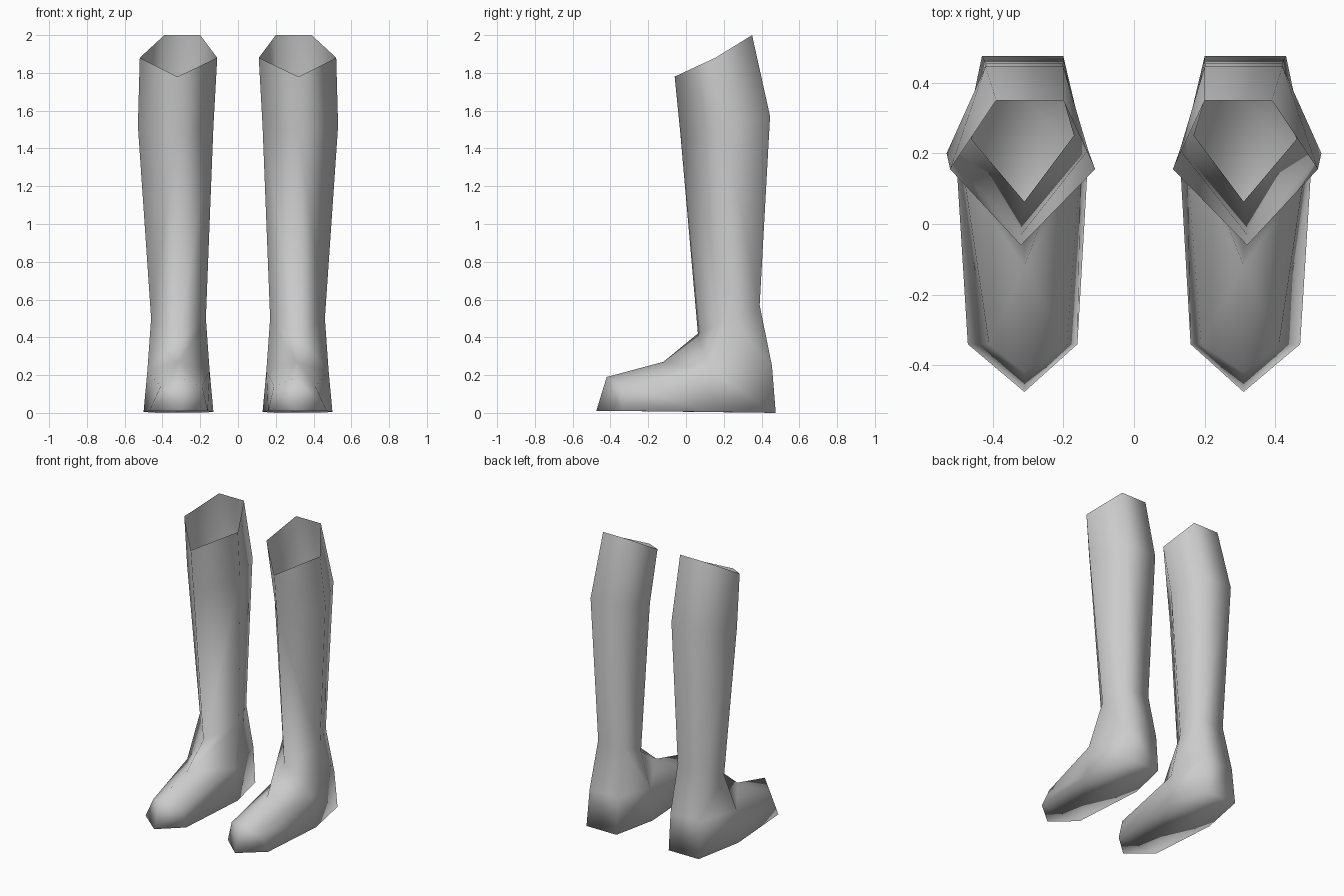
import bpy
import bmesh

cube = bpy.data.objects.get("Cube")
if cube:
    bpy.data.objects.remove(cube, do_unlink=True)

# Single grey leather material
leather = bpy.data.materials.new("grey_leather")
leather.use_nodes = True
grey = (0.6, 0.6, 0.6, 1)
leather.diffuse_color = grey
leather.node_tree.nodes["Principled BSDF"].inputs["Base Color"].default_value = grey


def bridge(bm, upper, lower):
    """Join two closed loops of equal length with quads."""
    count = len(upper)
    for i in range(count):
        j = (i + 1) % count
        bm.faces.new((upper[i], upper[j], lower[j], lower[i]))


def build_boot(name, side):
    bm = bmesh.new()

    def loop(*points):
        return [bm.verts.new((side * x, y, z)) for x, y, z in points]

    # Shaft loops run: front, outer, back outer, back inner, inner
    cuff = loop((.32, -.06, 1.78), (.52, .155, 1.88), (.39, .35, 2),
                (.2, .35, 2), (.11, .155, 1.88))
    calf = loop((.32, -.03, 1.48), (.53, .2, 1.52), (.42, .445, 1.57),
                (.2, .445, 1.57), (.13, .21, 1.52))
    ankle = loop((.31, .063, .42), (.46, .24, .5), (.4, .39, .57),
                 (.21, .39, .57), (.17, .25, .5))
    bridge(bm, cuff, calf)
    bridge(bm, calf, ankle)

    # Foot loops run: toe, outer toe, outer, heel outer, heel inner, inner, inner toe
    upper = loop((.31, -.42, .19), (.41, -.34, .14), (.48, .13, .22),
                 (.42, .455, .25), (.2, .455, .25), (.15, .18, .22),
                 (.19, -.34, .14))
    sole = loop((.31, -.475, .01), (.47, -.34, .01), (.5, .14, .005),
                (.43, .475, 0), (.2, .475, 0), (.13, .18, .005),
                (.16, -.34, .01))
    bridge(bm, upper, sole)
    bm.faces.new(sole)

    # Instep joins the ankle to the toe
    instep = loop((.31, -.12, .27))[0]
    front, outer, back_outer, back_inner, inner = ankle
    toe, toe_outer, foot_outer, heel_outer, heel_inner, foot_inner, toe_inner = upper
    for face in (
        (front, instep, foot_outer, outer),
        (instep, toe, toe_outer, foot_outer),
        (outer, foot_outer, heel_outer, back_outer),
        (back_outer, heel_outer, heel_inner, back_inner),
        (back_inner, heel_inner, foot_inner, inner),
        (inner, foot_inner, instep, front),
        (instep, foot_inner, toe_inner, toe),
    ):
        bm.faces.new(face)

    # Consistent outward normals and smooth shading
    bmesh.ops.recalc_face_normals(bm, faces=bm.faces)
    for face in bm.faces:
        face.smooth = True
    mesh = bpy.data.meshes.new(name)
    bm.to_mesh(mesh)
    bm.free()
    mesh.materials.append(leather)
    bpy.context.collection.objects.link(bpy.data.objects.new(name, mesh))


build_boot("left_boot", 1)
build_boot("right_boot", -1)
